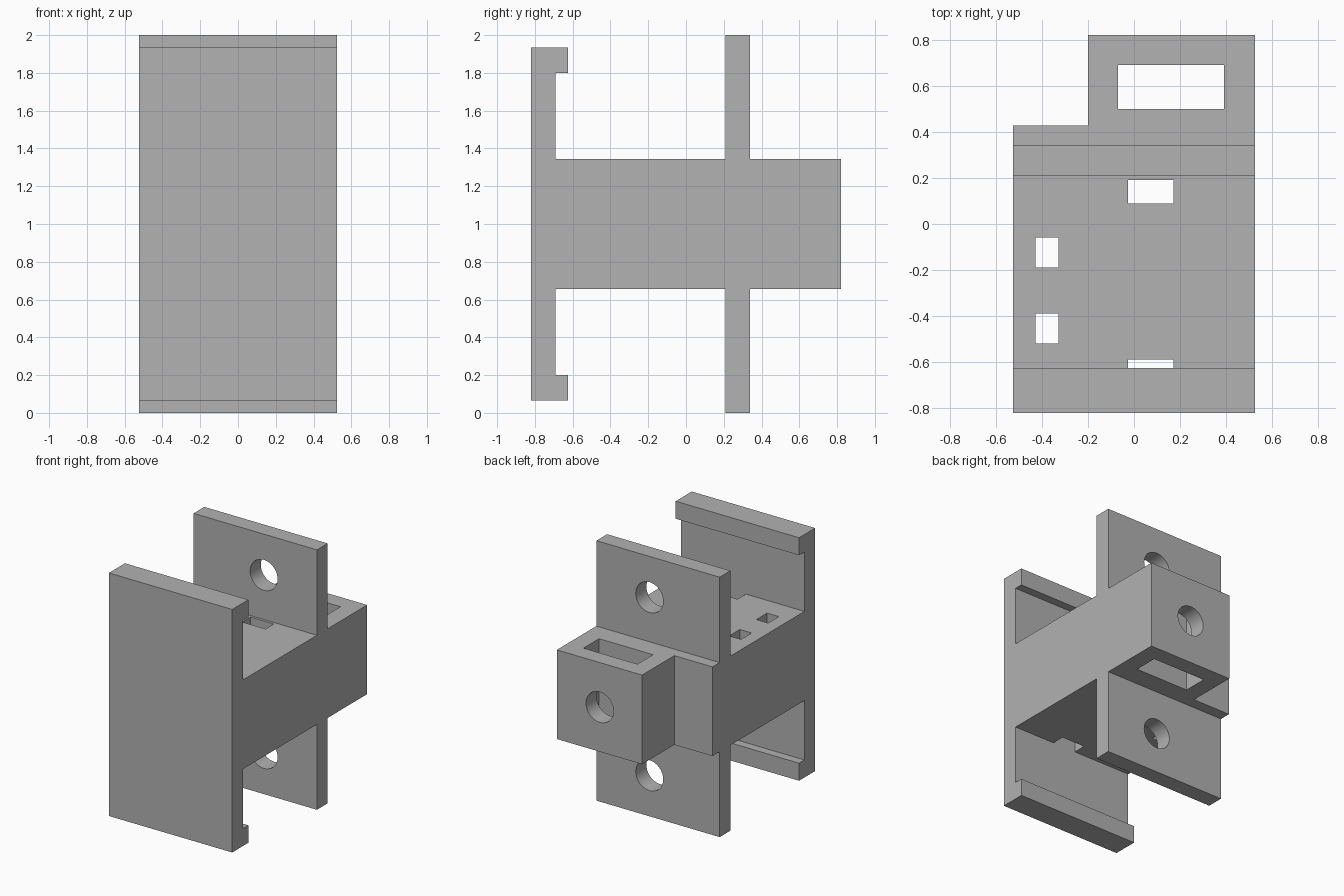
import bpy, bmesh, math
from mathutils import Matrix, Vector

cube = bpy.data.objects.get("Cube")
if cube:
    bpy.data.objects.remove(cube, do_unlink=True)

grey = bpy.data.materials.new("plain grey")
grey.use_nodes = True
colour = (0.445, 0.445, 0.445, 1)
grey.diffuse_color = colour
grey.node_tree.nodes["Principled BSDF"].inputs["Base Color"].default_value = colour

HALF_WIDTH = 0.525
MID = 1.0


def make_object(name, bm):
    bmesh.ops.recalc_face_normals(bm, faces=bm.faces)
    mesh = bpy.data.meshes.new(name)
    bm.to_mesh(mesh)
    bm.free()
    mesh.materials.append(grey)
    obj = bpy.data.objects.new(name, mesh)
    bpy.context.collection.objects.link(obj)
    return obj


def box(name, x, y, z):
    bm = bmesh.new()
    size = (x[1] - x[0], y[1] - y[0], z[1] - z[0])
    centre = Vector((sum(x), sum(y), sum(z))) / 2
    bmesh.ops.create_cube(bm, size=1)
    bmesh.ops.scale(bm, vec=size, verts=bm.verts)
    bmesh.ops.translate(bm, vec=centre, verts=bm.verts)
    return make_object(name, bm)


def bolt_hole(name, x, y, z):
    bm = bmesh.new()
    place = Matrix.Translation((x, sum(y) / 2, z)) @ Matrix.Rotation(math.pi / 2, 4, "X")
    bmesh.ops.create_cone(bm, segments=48, radius1=0.117, radius2=0.117,
                          depth=y[1] - y[0], cap_ends=True, matrix=place)
    return make_object(name, bm)


# Bracket: lipped front plate, core and bolt flanges as one side profile
upper = [(-0.82, 0.935), (-0.625, 0.935), (-0.625, 0.80), (-0.69, 0.80),
         (-0.69, 0.343), (0.21, 0.343), (0.21, 1.0), (0.34, 1.0),
         (0.34, 0.343), (0.82, 0.343)]
outline = upper + [(y, -h) for y, h in reversed(upper)]
bm = bmesh.new()
face = bm.faces.new([bm.verts.new((-HALF_WIDTH, y, MID + h)) for y, h in outline])
extruded = bmesh.ops.extrude_face_region(bm, geom=[face], use_keep_orig=True)["geom"]
bmesh.ops.translate(bm, vec=(2 * HALF_WIDTH, 0, 0),
                    verts=[v for v in extruded if isinstance(v, bmesh.types.BMVert)])
bracket = make_object("bracket", bm)

# Step beside the rear block, and the vertical slots through the core
through = (0.5, 1.5)
cutters = [
    box("rear_step_cutter", (-0.8, -0.20), (0.428, 1.0), through),
    box("nut_slot_cutter", (-0.07, 0.39), (0.5, 0.69), through),
    box("rear_strap_slot_cutter", (-0.027, 0.172), (0.09, 0.19), through),
    box("front_strap_slot_cutter", (-0.027, 0.172), (-0.69, -0.588), through),
]
for y in (-0.123, -0.453):
    cutters.append(box("side_slot_cutter", (-0.427, -0.327), (y - 0.065, y + 0.065), through))

# Bolt holes in both flanges and the rear block
for side in (-1, 1):
    cutters.append(bolt_hole("flange_hole_cutter", 0.073, (0.15, 0.4), MID + side * 0.685))
cutters.append(bolt_hole("rear_hole_cutter", 0.16, (0.6, 0.9), MID))

for cutter in cutters:
    cutter.hide_render = True
    cut = bracket.modifiers.new(cutter.name, "BOOLEAN")
    cut.operation = "DIFFERENCE"
    cut.solver = "EXACT"
    cut.object = cutter

# Bake the cuts, then drop the cutters
graph = bpy.context.evaluated_depsgraph_get()
baked = bpy.data.meshes.new_from_object(bracket.evaluated_get(graph))
bracket.modifiers.clear()
bracket.data = baked
for cutter in cutters:
    bpy.data.objects.remove(cutter, do_unlink=True)

# Smooth hole walls with sharp rims
bpy.ops.object.select_all(action="DESELECT")
bracket.select_set(True)
bpy.context.view_layer.objects.active = bracket
bpy.ops.object.shade_smooth_by_angle(angle=math.radians(30))
